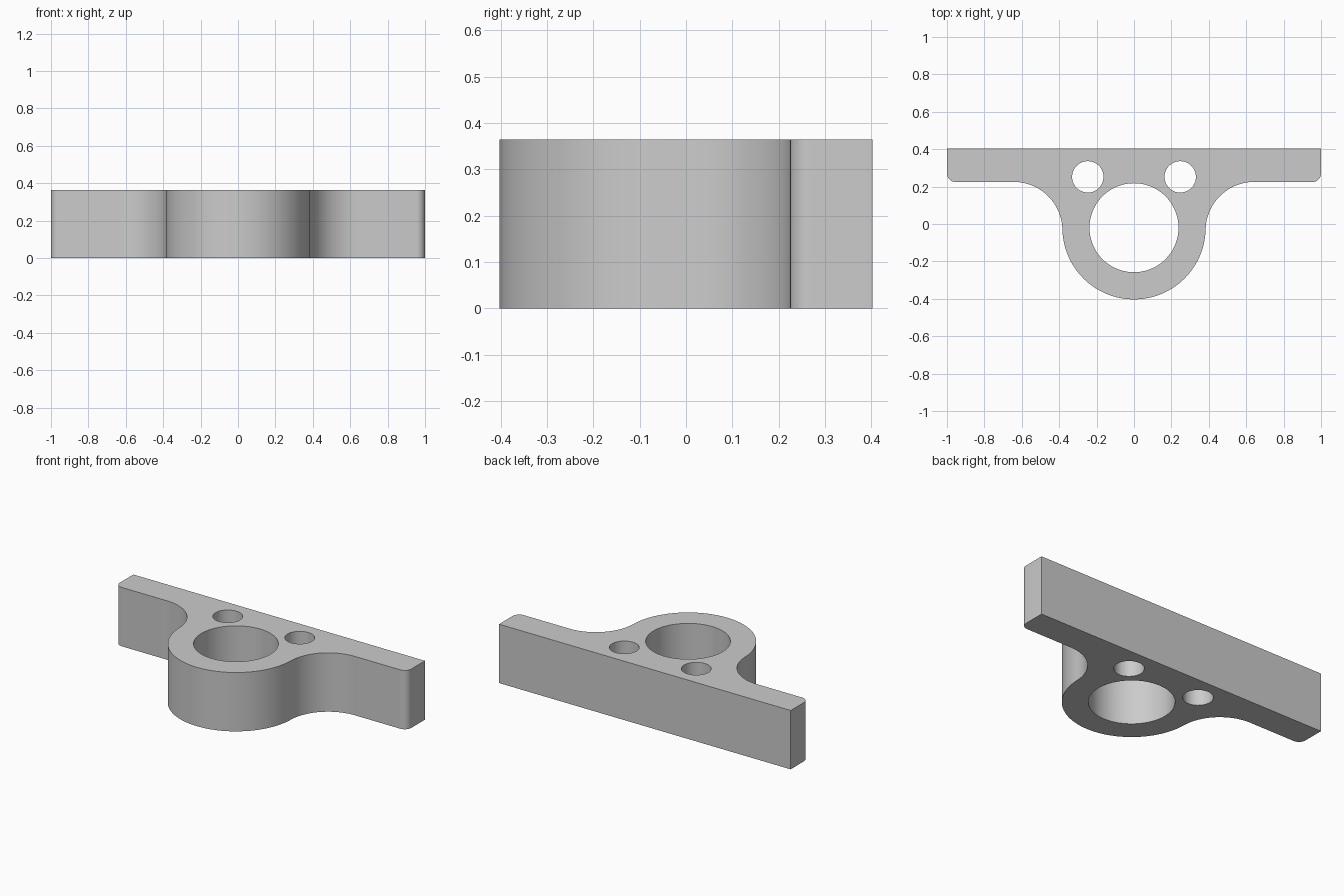
import bpy, bmesh
from math import sin, cos, pi, atan2, sqrt, radians

if "Cube" in bpy.data.objects:
    bpy.data.objects.remove(bpy.data.objects["Cube"])

H = 0.365                      # thickness
CY, R_OUT, R_IN = -0.02, 0.383, 0.238
TOP, LOW = 0.403, 0.225        # flange back and front faces
R_FIL, R_COR = 0.26, 0.045     # fillet and corner radii


def arc(cx, cy, r, a0, a1, n):
    return [(cx + r * cos(a0 + (a1 - a0) * i / n),
             cy + r * sin(a0 + (a1 - a0) * i / n)) for i in range(n + 1)]


def prism(name, pts, z0, z1):
    bm = bmesh.new()
    face = bm.faces.new([bm.verts.new((x, y, z0)) for x, y in pts])
    ext = bmesh.ops.extrude_face_region(bm, geom=[face])
    verts = [v for v in ext["geom"] if isinstance(v, bmesh.types.BMVert)]
    bmesh.ops.translate(bm, verts=verts, vec=(0, 0, z1 - z0))
    bmesh.ops.recalc_face_normals(bm, faces=bm.faces[:])
    mesh = bpy.data.meshes.new(name)
    bm.to_mesh(mesh)
    bm.free()
    ob = bpy.data.objects.new(name, mesh)
    bpy.context.collection.objects.link(ob)
    return ob


# Right half outline: ring, concave fillet, flange, rounded corner
fy = LOW - R_FIL
fx = sqrt((R_OUT + R_FIL) ** 2 - (fy - CY) ** 2)
t = atan2(fy - CY, fx)         # direction of the tangent point
half = arc(0, CY, R_OUT, -pi / 2, t, 32)
half += arc(fx, fy, R_FIL, pi + t, pi / 2, 24)[1:]
half += arc(1 - R_COR, LOW + R_COR, R_COR, -pi / 2, 0, 8)
half.append((1, TOP))
outline = half + [(-x, y) for x, y in reversed(half[1:])]
body = prism("bracket_body", outline, 0, H)

# Main bore and two bolt holes
holes = [("bore_cutter", 0, CY, R_IN, 72),
         ("left_hole_cutter", -0.247, 0.252, 0.084, 40),
         ("right_hole_cutter", 0.247, 0.252, 0.084, 40)]
for name, x, y, r, n in holes:
    cutter = prism(name, arc(x, y, r, 0, 2 * pi, n)[:-1], -0.1, H + 0.1)
    cutter.hide_render = True
    cutter.hide_set(True)
    mod = body.modifiers.new(name, 'BOOLEAN')
    mod.object = cutter
    mod.operation = 'DIFFERENCE'
    mod.solver = 'EXACT'
    bpy.context.view_layer.objects.active = body
    body.select_set(True)
    bpy.ops.object.modifier_apply(modifier=name)
    bpy.data.objects.remove(cutter)

bpy.ops.object.shade_smooth_by_angle(angle=radians(30))
